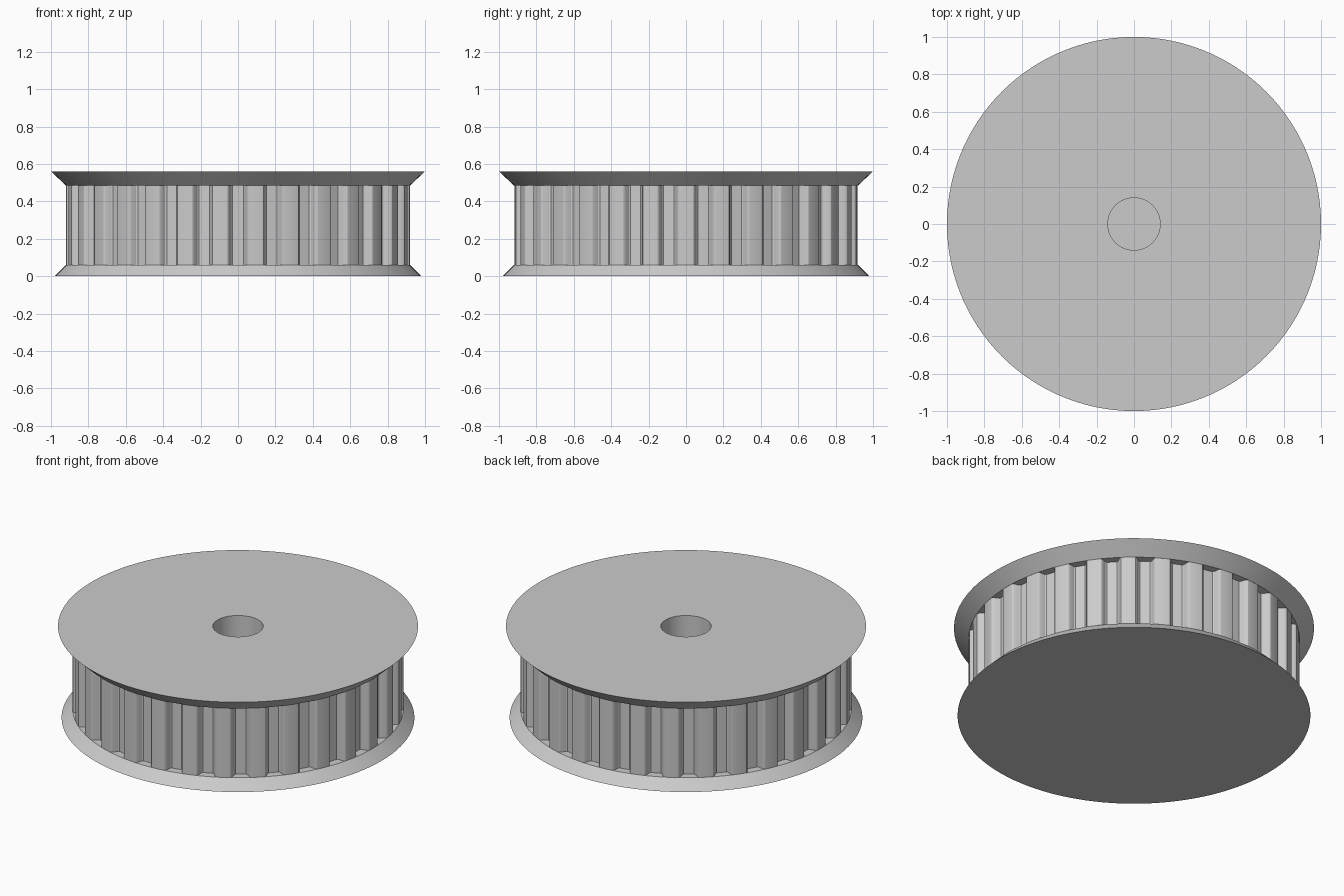
import bpy, bmesh, math

if "Cube" in bpy.data.objects:
    bpy.data.objects.remove(bpy.data.objects["Cube"], do_unlink=True)

TEETH = 30
SEGMENTS = 120
RIM_R, BORE_R = 0.92, 0.14
LOW_Z, HIGH_Z, TOP_Z = 0.06, 0.485, 0.56

# Single grey metal
metal = bpy.data.materials.new("grey metal")
metal.use_nodes = True
GREY = (0.6, 0.6, 0.6, 1)
metal.diffuse_color = GREY
metal.node_tree.nodes["Principled BSDF"].inputs["Base Color"].default_value = GREY


def finish(name, bm):
    bmesh.ops.remove_doubles(bm, verts=bm.verts, dist=1e-5)
    mesh = bpy.data.meshes.new(name)
    bm.to_mesh(mesh)
    bm.free()
    mesh.materials.append(metal)
    obj = bpy.data.objects.new(name, mesh)
    bpy.context.collection.objects.link(obj)
    bpy.ops.object.select_all(action='DESELECT')
    obj.select_set(True)
    bpy.context.view_layer.objects.active = obj
    bpy.ops.object.shade_smooth_by_angle(angle=math.radians(25))
    return obj


def lathe(name, profile):
    """Spin an (r, z) profile, listed from the bottom outwards, about z."""
    bm = bmesh.new()
    verts = [bm.verts.new((r, 0, z)) for r, z in profile]
    edges = [bm.edges.new(pair) for pair in zip(verts, verts[1:])]
    bmesh.ops.spin(bm, geom=verts + edges, cent=(0, 0, 0), axis=(0, 0, 1),
                   angle=math.tau, steps=SEGMENTS, use_duplicate=False)
    bmesh.ops.remove_doubles(bm, verts=bm.verts, dist=1e-5)
    bmesh.ops.dissolve_degenerate(bm, edges=bm.edges, dist=1e-5)
    bmesh.ops.recalc_face_normals(bm, faces=bm.faces)
    return finish(name, bm)


# Bottom flange: closed disc with a sloped rim
lathe("bottom_flange", [(0, 0), (0.98, 0), (RIM_R, LOW_Z), (0, LOW_Z)])

# Top flange with the blind bore
lathe("top_flange_and_bore", [(0.8, HIGH_Z), (RIM_R, HIGH_Z), (1, TOP_Z),
                              (BORE_R, TOP_Z), (BORE_R, LOW_Z)])

# Toothed rim: half groove as (tangential offset, depth), mirrored and repeated
half = [(0.064, 0), (0.057, 0.001), (0.052, 0.005), (0.0475, 0.011),
        (0.037, 0.041), (0.030, 0.047)]
groove = [(-x, d) for x, d in half] + [(x, d) for x, d in reversed(half)]
bm = bmesh.new()
rings = [[], []]
for i in range(TEETH):
    centre = -math.pi / 2 + i * math.tau / TEETH
    for x, depth in groove:
        a, r = centre + x / RIM_R, RIM_R - depth
        for ring, z in zip(rings, (LOW_Z, HIGH_Z)):
            ring.append(bm.verts.new((r * math.cos(a), r * math.sin(a), z)))
low, high = rings
for i in range(len(low)):
    j = (i + 1) % len(low)
    bm.faces.new((low[i], low[j], high[j], high[i]))
finish("toothed_rim", bm)
